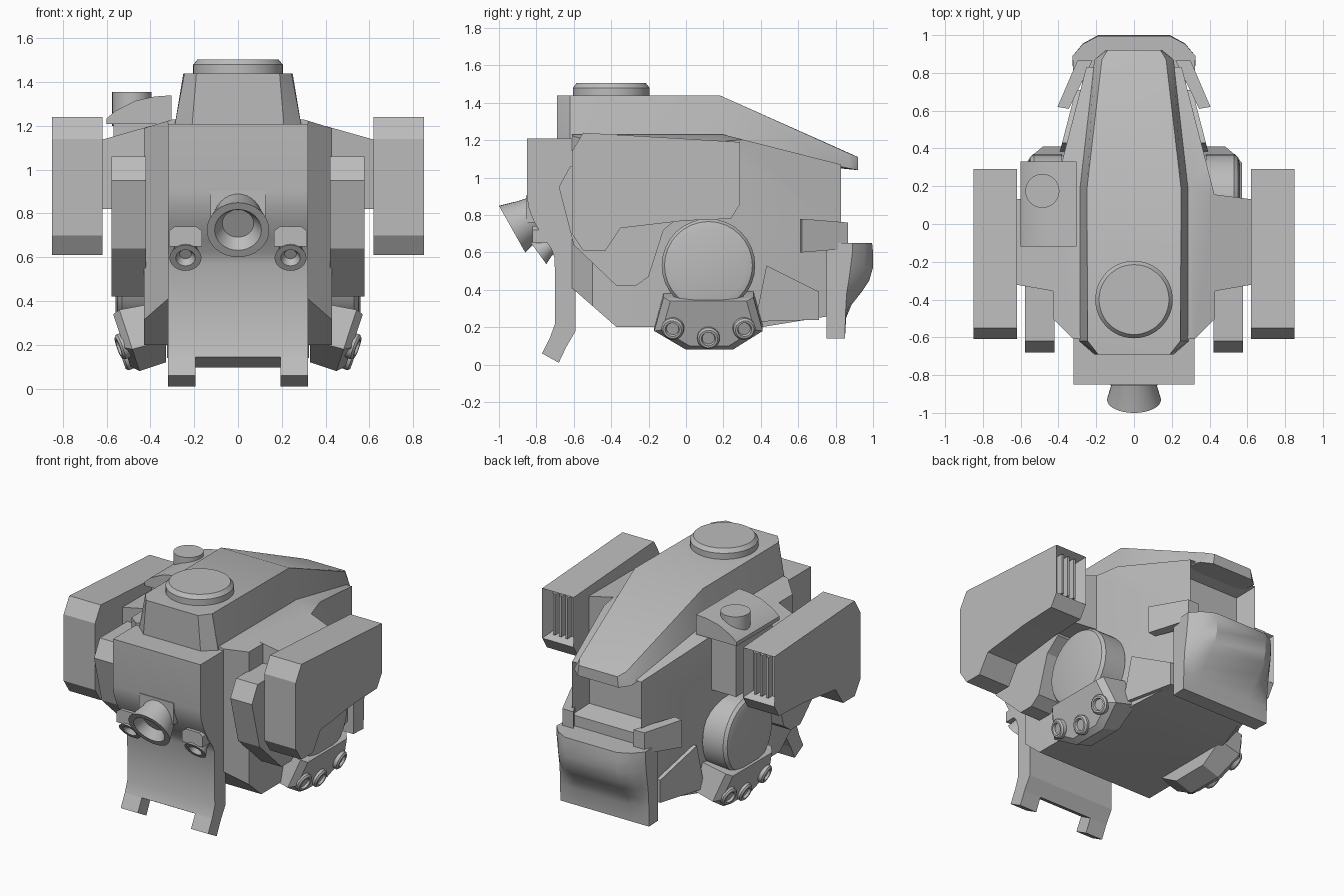
import bpy, bmesh
from math import cos, sin, pi
from mathutils import Vector

cube = bpy.data.objects.get("Cube")
if cube:
    bpy.data.objects.remove(cube, do_unlink=True)

GREY = (0.5, 0.5, 0.5, 1)
grey = bpy.data.materials.new("plain grey")
grey.use_nodes = True
grey.diffuse_color = GREY
grey.node_tree.nodes["Principled BSDF"].inputs["Base Color"].default_value = GREY
parts = []


def finish(name, bm, mirror=False):
    bmesh.ops.recalc_face_normals(bm, faces=bm.faces[:])
    mesh = bpy.data.meshes.new(name)
    bm.to_mesh(mesh)
    bm.free()
    mesh.materials.append(grey)
    obj = bpy.data.objects.new(name, mesh)
    bpy.context.collection.objects.link(obj)
    if mirror:
        obj.modifiers.new("Mirror", "MIRROR")
    parts.append(obj)
    return obj


def loft(rings):
    """Skin closed rings of equal length and cap both ends."""
    bm = bmesh.new()
    vs = [[bm.verts.new(p) for p in ring] for ring in rings]
    n = len(vs[0])
    for a, b in zip(vs, vs[1:]):
        for i in range(n):
            j = (i + 1) % n
            bm.faces.new((a[i], a[j], b[j], b[i]))
    bm.faces.new(vs[0][::-1])
    bm.faces.new(vs[-1])
    bmesh.ops.recalc_face_normals(bm, faces=bm.faces[:])
    return bm


def prism(profile, a, b, axis="x"):
    """Extrude a (y,z) profile along x, or an (x,z) profile along y."""
    if axis == "x":
        return loft([[(x, p, z) for p, z in profile] for x in (a, b)])
    return loft([[(p, y, z) for p, z in profile] for y in (a, b)])


def box(x0, x1, y0, y1, z0, z1):
    return prism([(y0, z0), (y1, z0), (y1, z1), (y0, z1)], x0, x1)


def convex(points, both=False):
    bm = bmesh.new()
    for x, y, z in points:
        bm.verts.new((x, y, z))
        if both:
            bm.verts.new((-x, y, z))
    bmesh.ops.convex_hull(bm, input=bm.verts[:])
    bmesh.ops.dissolve_limit(bm, angle_limit=0.02, verts=bm.verts[:], edges=bm.edges[:])
    return bm


def lathe(profile, loc, direction, segs=32):
    """Turn (radius, height) points about an axis."""
    q = Vector(direction).to_track_quat("Z", "Y")
    return loft([[Vector(loc) + q @ Vector((r * cos(2 * pi * i / segs), r * sin(2 * pi * i / segs), h))
                  for i in range(segs)] for r, h in profile])


def slice_off(bm, co, no, clear=True):
    bmesh.ops.bisect_plane(bm, geom=bm.verts[:] + bm.edges[:] + bm.faces[:],
                           plane_co=co, plane_no=no, clear_outer=clear)
    if clear:
        bmesh.ops.holes_fill(bm, edges=[e for e in bm.edges if e.is_boundary], sides=0)
        bmesh.ops.recalc_face_normals(bm, faces=bm.faces[:])


def recess_rear(bm, above, thickness, depth):
    bm.normal_update()
    faces = [f for f in bm.faces if f.normal.y > 0.95 and f.calc_center_median().z > above]
    bmesh.ops.inset_individual(bm, faces=faces, thickness=thickness)
    for v in {v for f in faces for v in f.verts}:
        v.co.y -= depth


# Main hull, chamfered, with a recessed rear opening
bm = prism([(-.61, 1.23), (.2, 1.23), (.83, 1.07), (.83, .27), (.4, .2), (-.37, .2), (-.61, .41)], -.43, .43)
for s in (-1, 1):
    slice_off(bm, (s * .43, -.5, 0), (s, -1, 0))
    slice_off(bm, (s * .43, .14, 0), (s * .7, .18, 0))
    slice_off(bm, (s * .43, 0, 1.19), (s * .04, 0, .13))
slice_off(bm, (0, 0, .72), (0, 0, 1), clear=False)
recess_rear(bm, .72, .04, .14)
finish("hull", bm)

# Upper housing and its round hatch
finish("upper_housing", convex([
    (.21, -.69, 1.2), (.29, -.62, 1.2), (.29, .2, 1.2), (.21, .87, 1.05), (.15, .92, 1.04),
    (.19, -.69, 1.44), (.245, -.62, 1.44), (.25, .18, 1.44), (.17, .87, 1.13), (.14, .92, 1.11)], True))
finish("top_hatch", lathe([(.205, 0), (.205, .04), (.185, .065)], (0, -.4, 1.44), (0, 0, 1), 48))

# Front apron with two feet
finish("front_apron", prism([
    (-.85, 1.21), (-.85, .9), (-.842, .84), (-.815, .77), (-.765, .68), (-.72, .62), (-.702, .57),
    (-.7, .22), (-.727, .145), (-.64, .095), (-.59, .18), (-.59, 1.21)], -.32, .32))
finish("apron_foot", prism([(-.727, .145), (-.77, .06), (-.68, .01), (-.64, .095)], .195, .32), True)

# Lamps on the apron
finish("main_lamp", lathe([(.1, -.18), (.115, -.1), (.143, 0), (.107, 0), (.072, -.06)],
                          (0, -.93, .725), (0, -.87, -.49)))
finish("lamp_mount", box(-.125, .125, -.855, -.75, .76, .905))
finish("small_lamp", lathe([(.045, -.12), (.055, -.05), (.073, 0), (.045, 0), (.027, -.03)],
                           (.24, -.79, .597), (0, -.81, -.59), 24), True)
finish("lamp_hood", prism([(.165, .65), (.315, .65), (.315, .72), (.29, .74), (.19, .74), (.165, .72)],
                          -.82, -.7, "y"), True)

# Side pods with slatted rear vents, and the arms that carry them
bm = prism([(-.61, 1.14), (-.55, 1.24), (.29, 1.19), (.29, .86), (.24, .78), (-.01, .77),
            (-.35, .73), (-.43, .61), (-.55, .61), (-.61, .7)], .62, .85)
recess_rear(bm, .8, .04, .07)
finish("side_pod", bm, True)
for i in range(3):
    x = .69 + i * .045
    finish("vent_slat", box(x - .008, x + .008, .2, .265, .89, 1.16), True)
finish("pod_arm", convex([(.4, y, z) for y in (-.36, .16) for z in (.82, 1.2)] +
                         [(.63, y, z) for y in (-.32, .13) for z in (.82, 1.135)]), True)

# Shoulder armour in front of the pods
finish("side_armour", prism([(-.68, .95), (-.62, 1.06), (-.1, 1.06), (-.02, .8), (-.12, .72), (-.2, .47),
                             (-.27, .42), (-.37, .42), (-.6, .64)], .42, .578), True)

# Raised box with a cap on one side only
finish("roof_box", prism([(-.6, 1.21), (-.6, 1.235), (-.56, 1.27), (-.47, 1.315), (-.38, 1.335),
                          (-.305, 1.34), (-.305, 1.21)], -.12, .33, "y"))
finish("roof_box_column", box(-.57, -.35, -.09, .29, .85, 1.22))
finish("roof_cap", lathe([(.09, 0), (.09, .155)], (-.485, .175, 1.2), (0, 0, 1)))

# Round side drums
finish("side_drum", lathe([(.25, 0), (.25, .15), (.235, .17), (.2, .18)], (.38, .12, .53), (1, 0, 0)), True)

# Lower lamp blocks with three lamps each
outline = [(-.12, .36), (-.17, .18), (0, .08), (.25, .08), (.41, .18), (.36, .36)]


def block_ring(shrink, out):
    ring = []
    for y, z in outline:
        y, z = .12 + (y - .12) * shrink, .22 + (z - .22) * shrink
        ring.append((.47 + (z - .08) * .33 + out, y, z))
    return ring


finish("lamp_block", loft([[(.33, y, z + .04) for y, z in outline], block_ring(1, -.02),
                           block_ring(.85, .015)]), True)
for y, z in ((-.07, .195), (.12, .145), (.31, .195)):
    finish("block_lamp", lathe([(.06, -.05), (.06, .015), (.05, .025), (.038, .025), (.033, .01), (.022, .01)],
                               (.485 + (z - .08) * .33, y, z), (.93, (y - .12) * .8, -.33), 24), True)

# Raised plates and brackets on the tapered rear sides
finish("rear_side_plate", convex([(.43 - .257 * (y - .14) + d, y, z) for d in (-.04, .025)
                                  for y, z in ((.43, .53), (.71, .39), (.71, .24), (.37, .23))]), True)
finish("rear_bracket", convex([(x, y, z) for x, y, low, high in (
    (.405, .62, .6, .78), (.345, .61, .6, .78), (.3, .865, .62, .76), (.22, .865, .62, .76))
    for z in (low, high)]), True)

# Curved rear shield
rows = [(.14, .85, .85), (.25, .852, .856), (.32, .855, .885), (.39, .86, .94),
        (.45, .87, .98), (.52, .88, 1.0), (.6, .89, 1.0), (.65, .89, .995)]
rings = []
for z, edge, mid in rows:
    half = [(.32, .75), (.325, edge), (.27, edge + (mid - edge) * .6), (.19, mid)]
    rings.append([(x, y, z) for x, y in half] + [(-x, y, z) for x, y in half[::-1]])
finish("rear_shield", loft(rings))

# Smooth the curved surfaces, keep edges sharp
bpy.ops.object.select_all(action="DESELECT")
for obj in parts:
    obj.select_set(True)
bpy.context.view_layer.objects.active = parts[0]
bpy.ops.object.shade_smooth_by_angle(angle=0.5)
